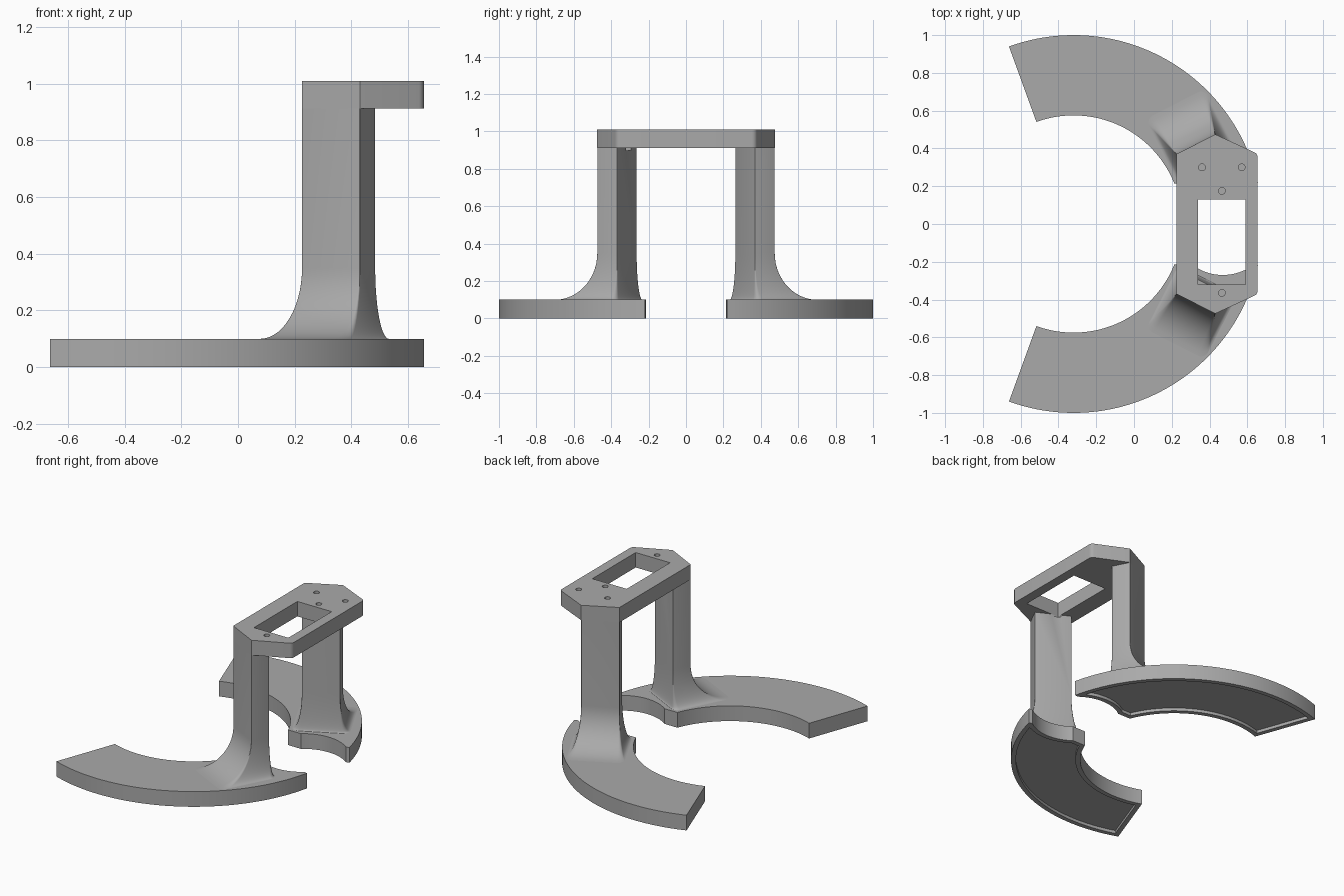
import bpy, bmesh
from math import sin, cos, asin, atan2, hypot, pi, radians, sqrt
from mathutils import Vector

if "Cube" in bpy.data.objects:
    bpy.data.objects.remove(bpy.data.objects["Cube"])

grey = bpy.data.materials.new("plain grey")
grey.use_nodes = True
colour = (0.4, 0.4, 0.4, 1)
grey.diffuse_color = colour
grey.node_tree.nodes["Principled BSDF"].inputs["Base Color"].default_value = colour


def loft(name, rings):
    """Solid skinned through rings of 3D points, capped at both ends."""
    bm = bmesh.new()
    loops = [[bm.verts.new(p) for p in ring] for ring in rings]
    n = len(loops[0])
    for a, b in zip(loops, loops[1:]):
        for i in range(n):
            j = (i + 1) % n
            bm.faces.new((a[i], a[j], b[j], b[i]))
    bm.faces.new(loops[0])
    bm.faces.new(loops[-1])
    bmesh.ops.recalc_face_normals(bm, faces=bm.faces)
    mesh = bpy.data.meshes.new(name)
    bm.to_mesh(mesh)
    bm.free()
    mesh.materials.append(grey)
    ob = bpy.data.objects.new(name, mesh)
    bpy.context.collection.objects.link(ob)
    return ob


def prism(name, outline, z0, z1):
    return loft(name, [[(x, y, z) for x, y in outline] for z in (z0, z1)])


def activate(ob):
    bpy.ops.object.select_all(action='DESELECT')
    ob.select_set(True)
    bpy.context.view_layer.objects.active = ob


def cut(ob, cutter):
    """Subtract a cutter and throw it away."""
    cutter.hide_render = True
    mod = ob.modifiers.new("cut", 'BOOLEAN')
    mod.operation = 'DIFFERENCE'
    mod.solver = 'EXACT'
    mod.object = cutter
    activate(ob)
    bpy.ops.object.modifier_apply(modifier=mod.name)
    bpy.data.objects.remove(cutter)


def smooth(ob):
    activate(ob)
    bpy.ops.object.shade_smooth_by_angle(angle=radians(30))


def arc(cx, cy, r, a0, a1, steps):
    return [(cx + r * cos(a0 + (a1 - a0) * i / steps),
             cy + r * sin(a0 + (a1 - a0) * i / steps)) for i in range(steps + 1)]


RING_X, SCOOP_X = -0.32, 0.47


def foot_outline(side, inset=0.0):
    """Ring sector with a scooped end, optionally inset."""
    outer, inner = 1.0 - inset, 0.575 + inset
    scoop, flat = 0.27 + inset, 0.215 + inset
    a = asin(flat / scoop)
    end = [p for p in arc(SCOOP_X, 0, scoop, pi - a, a, 24)
           if hypot(p[0] - RING_X, p[1]) < outer]
    start = atan2(end[-1][1], end[-1][0] - RING_X)
    stop = radians(110)
    pts = end + arc(RING_X, 0, outer, start, stop - asin(inset / outer), 56)
    pts += arc(RING_X, 0, inner, stop - asin(inset / inner), asin(flat / inner), 48)
    return [(x, y * side) for x, y in pts]


# Pillar frame: corner, direction along the broad face, outward direction
CORNER = Vector((0.225, 0.37))
ALONG = Vector((0.89, 0.456))
OUT = Vector((-0.456, 0.89))


def pillar_ring(side, flare, z):
    """Rounded rectangle that grows with flare."""
    r = 0.002 + 0.04 * flare
    u0, u1 = -0.06 * flare, 0.23 + 0.06 * flare
    n0, n1 = -0.12 - 0.02 * flare, 0.24 * flare
    corners = [(u1 - r, n1 - r), (u0 + r, n1 - r), (u0 + r, n0 + r), (u1 - r, n0 + r)]
    ring = []
    for k, (u, n) in enumerate(corners):
        for pu, pn in arc(u, n, r, k * pi / 2, (k + 1) * pi / 2, 5):
            p = CORNER + ALONG * pu + OUT * pn
            ring.append((p.x, p.y * side, z))
    return ring


def window():
    return prism("window_cutter", [(0.34, -0.32), (0.59, -0.32), (0.59, 0.13), (0.34, 0.13)],
                 0.897, 1.1)


# Feet and flared pillars, one pair per side
for label, side in (("front", -1), ("back", 1)):
    foot = prism(label + "_foot", foot_outline(side), 0, 0.1)
    cut(foot, prism("recess_cutter", foot_outline(side, 0.03), -0.1, 0.02))
    smooth(foot)

    rings = [pillar_ring(side, 0, 0.912)]
    for i in range(15):
        t = i / 14 * pi / 2
        rings.append(pillar_ring(side, 1 - cos(t), 0.35 - 0.25 * sin(t)))
    pillar = loft(label + "_pillar", rings)
    if side < 0:
        cut(pillar, window())
    smooth(pillar)

# Six-sided top plate with rounded outer corners
r = 0.03
half = [(0.225, 0.37), (0.43, 0.475)] + arc(0.655 - r, 0.352, r, radians(64), 0, 6)
plate = prism("top_plate", half + [(x, -y) for x, y in reversed(half)], 0.912, 1.01)
cut(plate, window())

# Blind screw holes
for x, y in ((0.36, 0.3), (0.57, 0.3), (0.465, 0.175), (0.465, -0.365)):
    cut(plate, prism("hole_cutter", arc(x, y, 0.018, 0, 2 * pi * 23 / 24, 23), 0.94, 1.1))
smooth(plate)
